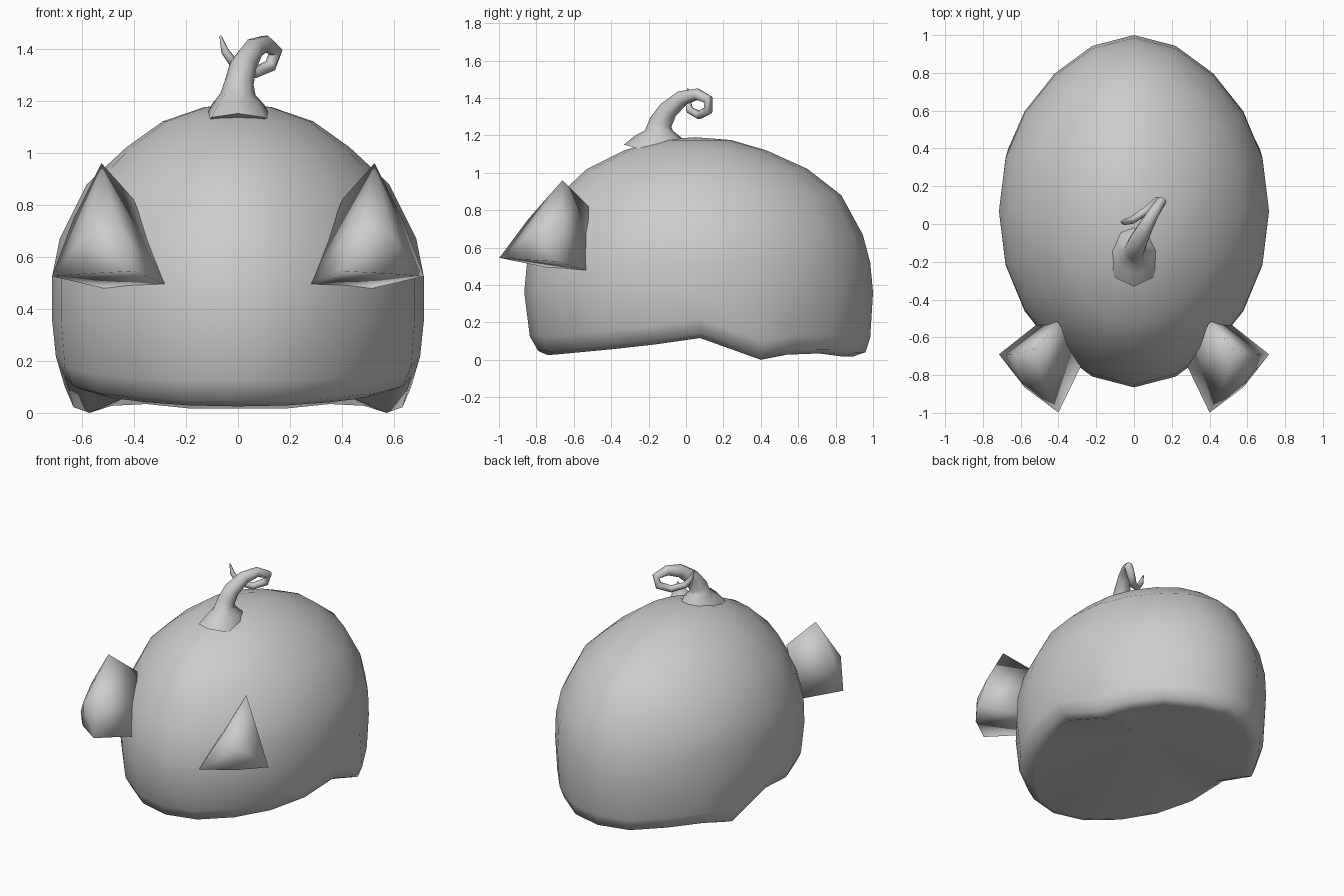
import bpy, bmesh, math
from mathutils import Vector

if "Cube" in bpy.data.objects:
    bpy.data.objects.remove(bpy.data.objects["Cube"])

grey = bpy.data.materials.new("plain_grey")
grey.diffuse_color = (0.6, 0.6, 0.6, 1)
grey.use_nodes = True
grey.node_tree.nodes["Principled BSDF"].inputs["Base Color"].default_value = grey.diffuse_color


def finish(bm, name, angle):
    bmesh.ops.recalc_face_normals(bm, faces=bm.faces[:])
    me = bpy.data.meshes.new(name)
    bm.to_mesh(me)
    bm.free()
    ob = bpy.data.objects.new(name, me)
    bpy.context.collection.objects.link(ob)
    me.materials.append(grey)
    bpy.ops.object.select_all(action='DESELECT')
    ob.select_set(True)
    bpy.context.view_layer.objects.active = ob
    bpy.ops.object.shade_smooth_by_angle(angle=math.radians(angle))
    return ob


def bridge(bm, a, b):
    n = len(a)
    for i in range(n):
        bm.faces.new((a[i], a[(i + 1) % n], b[(i + 1) % n], b[i]))


def fan(bm, ring, co):
    c = bm.verts.new(co)
    for i in range(len(ring)):
        bm.faces.new((ring[i], ring[(i + 1) % len(ring)], c))


def rim(y):
    # height of the wavy lower edge along the length
    pts = [(-1, .025), (-.73, .025), (-.25, .07), (.1, .12), (.38, 0), (.42, 0), (.55, .03),
           (.75, .035), (.85, .015), (1, .02)]
    for (y0, z0), (y1, z1) in zip(pts, pts[1:]):
        if y <= y1:
            return z0 + (z1 - z0) * (y - y0) / (y1 - y0)
    return .02


# Domed body: rings of (height, front y, back y, half width, height follows rim)
SIDES = 20
rows = [(0, -.74, .89, .60, True), (.022, -.79, .96, .665, True), (.10, -.835, .985, .70, True),
        (.36, -.865, 1.0, .715, False), (.52, -.85, .985, .715, False), (.67, -.80, .945, .685, False),
        (.88, -.68, .83, .58, False), (1.02, -.53, .65, .43, False),
        (1.12, -.33, .43, .29, False), (1.175, -.15, .24, .13, False)]
bm = bmesh.new()
rings = []
for z, f, b, w, low in rows:
    ring = []
    for i in range(SIDES):
        t = math.tau * i / SIDES
        c, s = math.cos(t), math.sin(t)
        y = (f + b) / 2 + (b - f) / 2 * c * (1 - .15 * s * s * c * c)
        if low and i in (4, 16):      # lowest corner of the rim
            y = .40
        ring.append(bm.verts.new((w * s, y, z + (rim(y) if low else 0))))
    rings.append(ring)
for a, b in zip(rings, rings[1:]):
    bridge(bm, a, b)
fan(bm, rings[-1], (0, .05, 1.19))
fan(bm, rings[0], (0, .05, .25))      # hollowed underside
finish(bm, "body", 55)

# Triangular ears: flared wedge with a bulging outer face
out = Vector((.707, -.707, 0))
for side, name in ((1, "right_ear"), (-1, "left_ear")):
    bm = bmesh.new()
    corners = [Vector(c) for c in ((.525, -.66, .96), (.40, -.998, .545), (.715, -.69, .525))]
    inner = [Vector(c) for c in ((.40, -.52, .82), (.28, -.75, .495), (.50, -.52, .475))]
    outer, back = [], []
    for i, push in enumerate((.02, .03, .02)):
        j = (i + 1) % 3
        outer += [corners[i], (corners[i] + corners[j]) / 2 + out * push]
        back += [inner[i], (inner[i] + inner[j]) / 2]

    def make(co):
        return bm.verts.new((co.x * side, co.y, co.z))
    o, k = [make(c) for c in outer], [make(c) for c in back]
    bridge(bm, o, k)
    mid = sum(corners, Vector()) / 3 + out * .07
    fan(bm, o, (mid.x * side, mid.y, mid.z))
    bm.faces.new(k)
    finish(bm, name, 180)

# Curly stem: tapering tube swept along a spiral path (x, y, z, radius, sideways squash)
path = [(0, -.16, 1.10, .18, .8), (0, -.135, 1.185, .135, .75), (0, -.145, 1.225, .075, .9),
        (.005, -.135, 1.27, .062, .9), (.02, -.095, 1.335, .052, 1), (.06, -.02, 1.40, .042, 1),
        (.105, .06, 1.42, .032, 1), (.145, .12, 1.39, .027, 1), (.125, .12, 1.335, .025, 1),
        (.065, .07, 1.308, .023, 1), (-.01, .02, 1.335, .02, 1), (-.05, .01, 1.39, .016, 1),
        (-.068, .01, 1.45, .004, 1)]
pts = [Vector(p[:3]) for p in path]
bm = bmesh.new()
prev, across = None, Vector((1, 0, 0))
for i, p in enumerate(pts):
    d = (pts[min(i + 1, len(pts) - 1)] - pts[max(i - 1, 0)]).normalized()
    across = (across - d * across.dot(d)).normalized()
    up = d.cross(across)
    r, squash = path[i][3:]
    ring = [bm.verts.new(p + (across * math.cos(t) * squash + up * math.sin(t)) * r)
            for t in (math.tau * j / 8 for j in range(8))]
    if prev:
        bridge(bm, prev, ring)
    else:
        bm.faces.new(ring)
    prev = ring
bm.faces.new(prev)
finish(bm, "curly_stem", 60)
